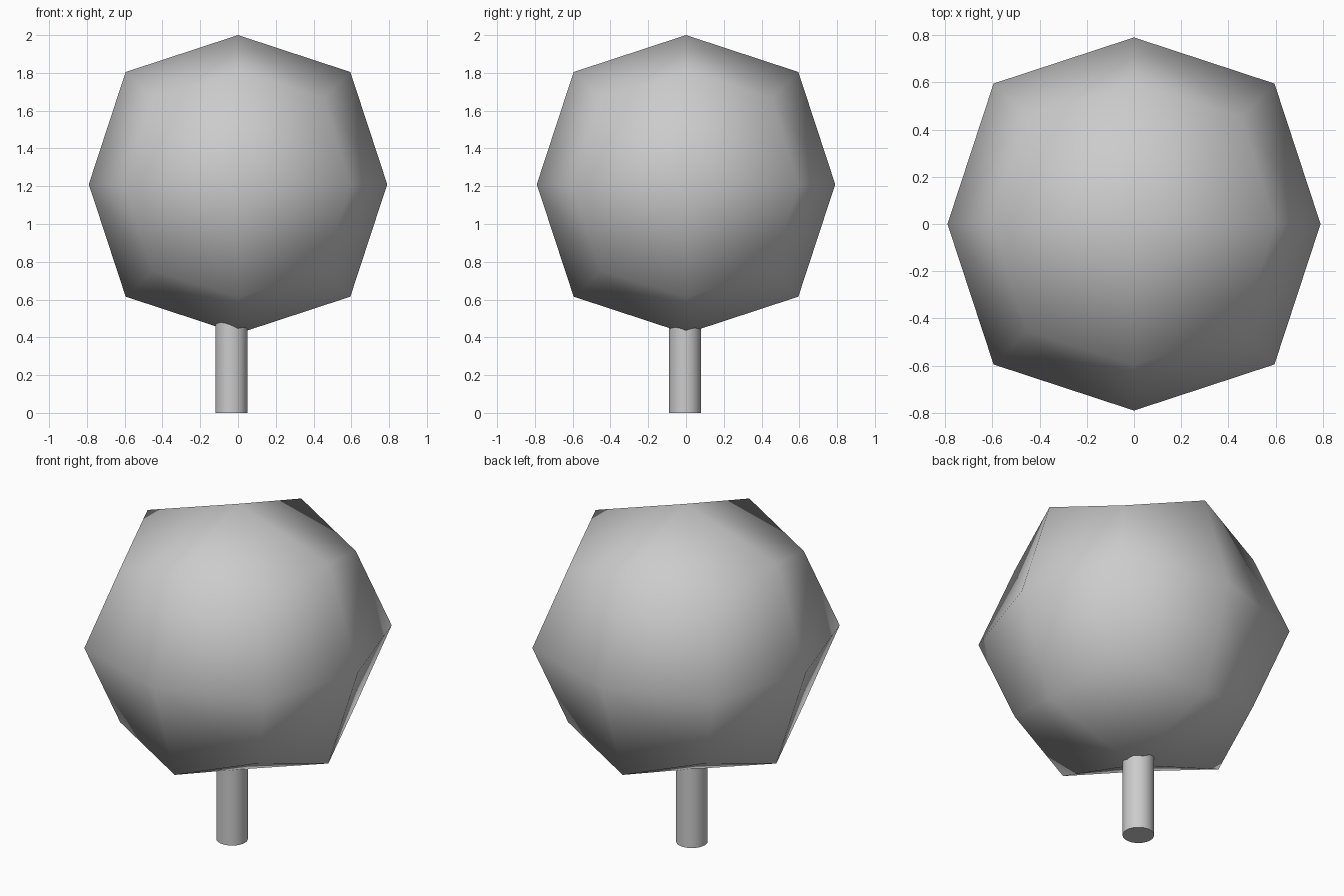
import bpy, bmesh
from mathutils import Vector

if "Cube" in bpy.data.objects:
    bpy.data.objects.remove(bpy.data.objects["Cube"])

CENTRE_Z = 1.21
R_ROUND = 0.79    # face centres and cube corners
R_EDGE = 0.841    # cube edge midpoints, pushed slightly outward


def cube_kind(v):
    # 1 = face centre, 2 = edge midpoint, 3 = corner
    return sum(abs(c) > 0.5 for c in v.co)


def add_object(name, bm):
    bmesh.ops.recalc_face_normals(bm, faces=bm.faces[:])
    mesh = bpy.data.meshes.new(name)
    bm.to_mesh(mesh)
    bm.free()
    obj = bpy.data.objects.new(name, mesh)
    bpy.context.collection.objects.link(obj)
    return obj


# Foliage: a subdivided cube rounded to a ball, quads split centre to corner
bm = bmesh.new()
bmesh.ops.create_cube(bm, size=2)
bmesh.ops.subdivide_edges(bm, edges=bm.edges[:], cuts=1, use_grid_fill=True)
for f in bm.faces[:]:
    a = next(v for v in f.verts if cube_kind(v) == 1)
    b = next(v for v in f.verts if cube_kind(v) == 3)
    bmesh.utils.face_split(f, a, b)
for v in bm.verts:
    radius = R_EDGE if cube_kind(v) == 2 else R_ROUND
    v.co = v.co.normalized() * radius + Vector((0, 0, CENTRE_Z))
foliage = add_object("foliage", bm)
foliage.data.shade_smooth()

# Trunk: a slightly off-centre cylinder running up into the foliage
bpy.ops.mesh.primitive_cylinder_add(vertices=32, radius=0.085, depth=0.6,
                                    location=(-0.035, -0.005, 0.3))
trunk = bpy.context.object
trunk.name = "trunk"
bpy.ops.object.shade_smooth_by_angle()
